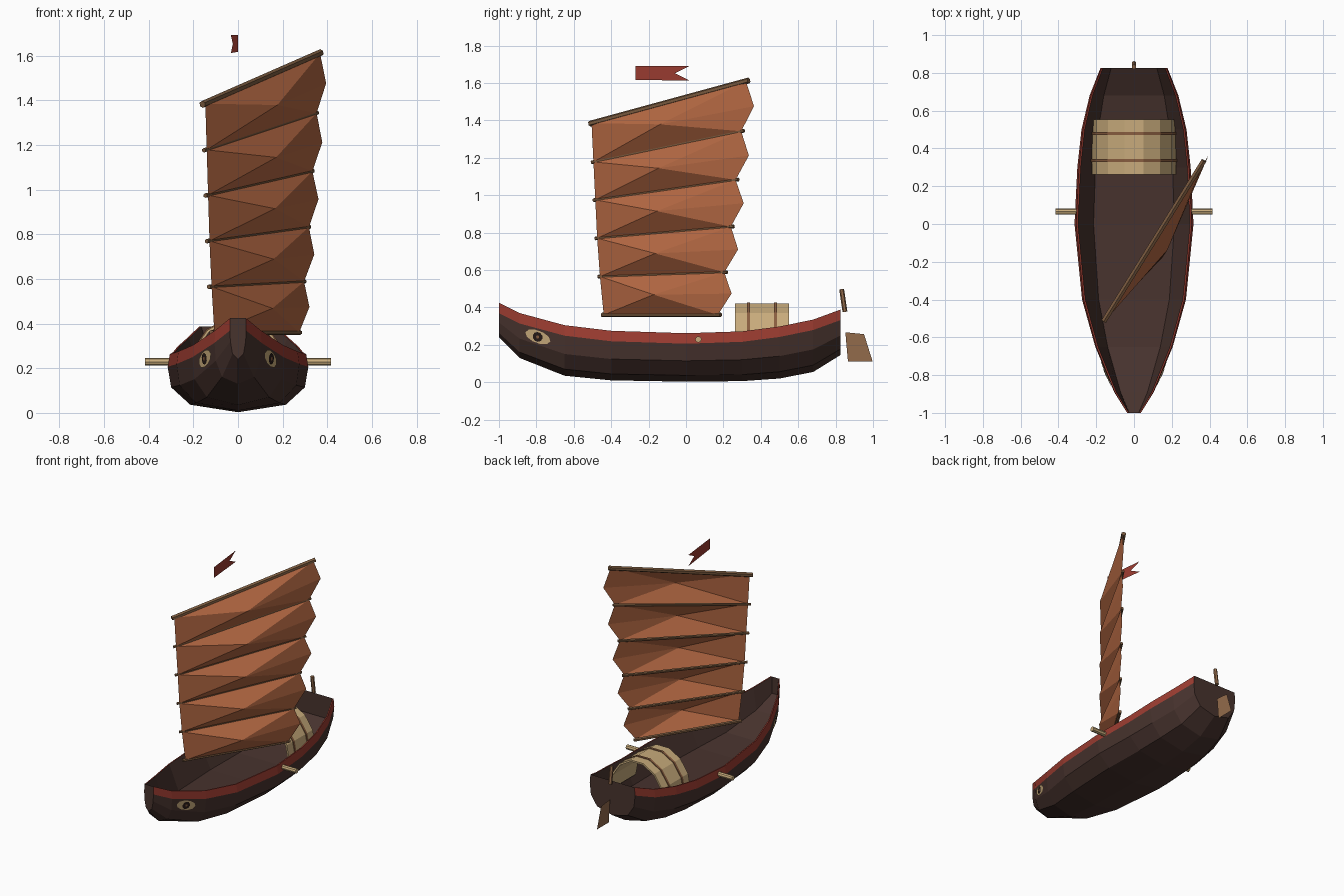
import bpy, bmesh, math
from mathutils import Vector, Matrix
from mathutils.bvhtree import BVHTree

if "Cube" in bpy.data.objects:
    bpy.data.objects.remove(bpy.data.objects["Cube"], do_unlink=True)


def material(name, r, g, b):
    m = bpy.data.materials.new(name)
    m.use_nodes = True
    m.diffuse_color = (r, g, b, 1)
    bsdf = next(n for n in m.node_tree.nodes if n.type == 'BSDF_PRINCIPLED')
    bsdf.inputs["Base Color"].default_value = (r, g, b, 1)
    return m


DARK_WOOD = material("dark wood", .064, .033, .027)
RED = material("red paint", .33, .045, .03)
CLOTH = material("rust sailcloth", .46, .14, .056)
SPAR = material("spar wood", .2, .105, .05)
RUDDER = material("rudder wood", .29, .145, .07)
TAN = material("tan matting", .58, .41, .2)
BAND = material("band wood", .25, .11, .05)
PUPIL = material("pupil brown", .02, .01, .008)


def build(name, verts, faces, *mats):
    mesh = bpy.data.meshes.new(name)
    mesh.from_pydata([tuple(v) for v in verts], [], faces)
    for m in mats:
        mesh.materials.append(m)
    bm = bmesh.new()
    bm.from_mesh(mesh)
    bmesh.ops.recalc_face_normals(bm, faces=bm.faces)
    bm.to_mesh(mesh)
    bm.free()
    obj = bpy.data.objects.new(name, mesh)
    bpy.context.collection.objects.link(obj)
    return obj


def rod(name, a, b, radius, mat, sides=6):
    a, b = Vector(a), Vector(b)
    rot = (b - a).to_track_quat('Z', 'Y').to_matrix().to_4x4()
    bm = bmesh.new()
    bmesh.ops.create_cone(bm, cap_ends=True, segments=sides, radius1=radius, radius2=radius,
                          depth=(b - a).length, matrix=Matrix.Translation((a + b) / 2) @ rot)
    mesh = bpy.data.meshes.new(name)
    bm.to_mesh(mesh)
    bm.free()
    mesh.materials.append(mat)
    obj = bpy.data.objects.new(name, mesh)
    bpy.context.collection.objects.link(obj)
    return obj


# Hull: stations of (y, half width, sheer height, keel height)
stations = [(-1, .036, .425, .24), (-.89, .105, .37, .13), (-.65, .205, .305, .035),
            (-.4, .275, .275, .01), (0, .315, .262, .003), (.3, .3, .272, .006),
            (.5, .278, .298, .02), (.68, .235, .335, .055), (.825, .178, .388, .145)]


def section(y, w, top, keel):
    h = top - keel
    half = [(w * .97, top), (w, top - .056), (w * .95, keel + h * .43), (w * .68, keel + h * .13)]
    inner = [(w * .97 - .008, top), (w * .68, keel + h * .36)]
    pts = half + [(0, keel)] + [(-x, z) for x, z in reversed(half)]
    pts += [(-x, z) for x, z in inner] + list(reversed(inner))
    return [(x, y, z) for x, z in pts]


rings = [section(*s) for s in stations]
n = len(rings[0])
hull_faces = [(i * n + j, i * n + (j + 1) % n, (i + 1) * n + (j + 1) % n, (i + 1) * n + j)
              for i in range(len(rings) - 1) for j in range(n)]
red_columns = (0, 7, 8, n - 1)
last = (len(rings) - 1) * n
hull = build("hull", sum(rings, []),
             hull_faces + [tuple(range(9)), tuple(last + k for k in range(9))], DARK_WOOD, RED)
for k in range(len(hull_faces)):
    if k % n in red_columns:
        hull.data.polygons[k].material_index = 1

# Painted eyes: flat plates laid on the bow planks
bm = bmesh.new()
bm.from_mesh(hull.data)
surface = BVHTree.FromBMesh(bm)
bm.free()
for side, label in ((1, "left"), (-1, "right")):
    hit, normal, _, _ = surface.ray_cast(Vector((side, -.79, .243)), Vector((-side, 0, 0)))
    if normal.x * side < 0:
        normal = -normal
    along = Vector((0, 1, -.28))
    along = (along - normal * along.dot(normal)).normalized()
    up = normal.cross(along) * side
    for part, a, b, lift, mat in (("eye", .076, .034, .005, TAN), ("pupil", .029, .026, .008, PUPIL),
                                  ("eye_glint", .009, .009, .0095, BAND)):
        pts = [hit + normal * lift + along * a * math.cos(t * math.tau / 10)
               + up * b * math.sin(t * math.tau / 10) for t in range(10)]
        build(f"{part}_{label}", pts, [tuple(range(10))], mat)
    # Side pegs through the rail
    rod(f"peg_{label}", (side * .29, .066, .229), (side * .416, .066, .229), .017, TAN, 8)


# Sail: each panel is a fan around a bellied centre
def on_sail(y, z, out=0):
    d = Vector((.85, -.53, 0)) * out
    return Vector((.623 * (y + .27), y, z)) + d


luff = [(-.44, .36), (-.46, .565), (-.475, .77), (-.485, .975), (-.495, 1.178), (-.505, 1.385)]
leech = [(.17, .36), (.205, .588), (.24, .832), (.265, 1.082), (.295, 1.342), (.32, 1.61)]
verts, faces = [], []
for i in range(5):
    (fy, fz), (gy, gz) = luff[i], luff[i + 1]
    (hy, hz), (ky, kz) = leech[i], leech[i + 1]
    tip = ((hy + ky) / 2 + .056, (hz + kz) / 2)
    middle = ((fy + gy + hy + ky) / 4, (fz + gz + hz + kz) / 4)
    base = len(verts)
    verts += [on_sail(*luff[i]), on_sail(*leech[i]), on_sail(*tip),
              on_sail(*leech[i + 1]), on_sail(*luff[i + 1]), on_sail(*middle, .08)]
    faces += [(base + k, base + (k + 1) % 5, base + 5) for k in range(5)]
build("sail", verts, faces, CLOTH)

# Boom, battens and yard
for i, (p, q) in enumerate(zip(luff, leech)):
    name = "boom" if i == 0 else "yard" if i == 5 else f"batten_{i}"
    radius = .016 if i == 5 else .012 if i == 0 else .01
    a, b = on_sail(*p, -.006), on_sail(*q, -.006)
    extra = (b - a).normalized() * .015
    rod(name, a - extra, b + extra, radius, SPAR)

# Swallowtail pennant
pennant = [(-.27, 1.692), (.02, 1.692), (-.06, 1.652), (.02, 1.612), (-.27, 1.617)]
build("pennant", [(-.11 * (y + .27), y, z) for y, z in pennant], [(0, 1, 2), (0, 2, 4), (2, 3, 4)], RED)


# Arched shelter and its hoops
def arch(name, y0, y1, grow, thick, mat):
    arc = [(math.cos(k * math.pi / 7), math.sin(k * math.pi / 7)) for k in range(8)]
    pts = []
    for y in (y0, y1):
        for g in (grow, grow - thick):
            pts += [((.222 + g) * c, y, .165 + (.262 + g) * s) for c, s in arc]
    quads = []
    for k in range(7):
        for p, q in ((0, 8), (8, 24), (24, 16), (16, 0)):
            quads.append((p + k, p + k + 1, q + k + 1, q + k))
    quads += [(0, 8, 24, 16), (7, 15, 31, 23)]
    build(name, pts, quads, mat)


arch("shelter", .262, .552, 0, .012, TAN)
for i, y in enumerate((.335, .478)):
    arch(f"shelter_hoop_{i + 1}", y - .008, y + .008, .005, .006, BAND)

# Rudder post and blade
rod("rudder_post", (0, .832, .498), (0, .85, .376), .013, RUDDER)
build("rudder_blade", [(0, .852, .267), (0, .952, .257), (0, .998, .11), (0, .866, .11)],
      [(0, 1, 2, 3)], RUDDER)
